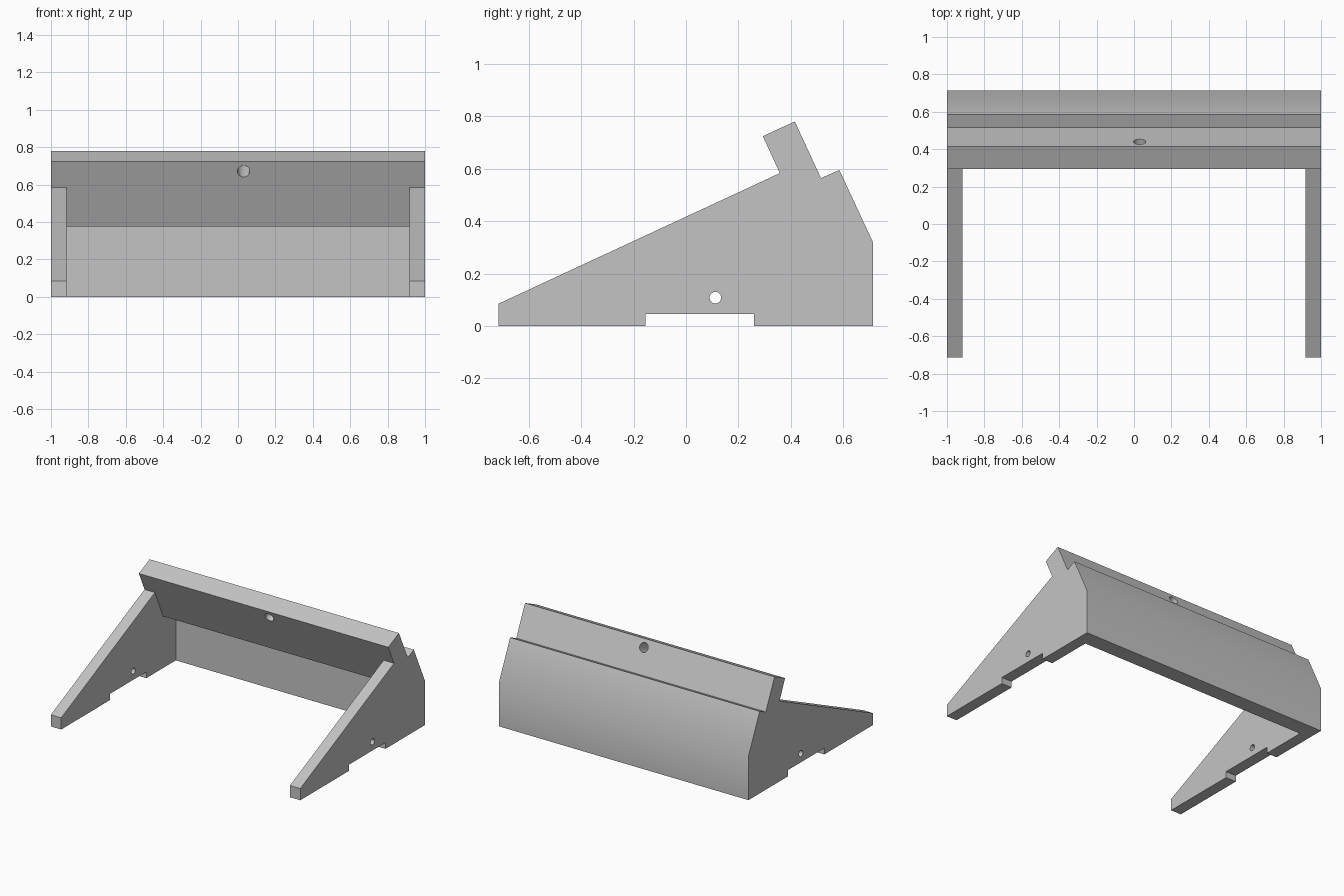
import bpy, bmesh, math
from mathutils import Vector

if "Cube" in bpy.data.objects:
    bpy.data.objects.remove(bpy.data.objects["Cube"])

grey = bpy.data.materials.new("light_grey")
grey.diffuse_color = (0.55, 0.55, 0.55, 1)
grey.use_nodes = True
grey.node_tree.nodes["Principled BSDF"].inputs["Base Color"].default_value = grey.diffuse_color


def finish(bm, name):
    bmesh.ops.recalc_face_normals(bm, faces=bm.faces[:])
    mesh = bpy.data.meshes.new(name)
    bm.to_mesh(mesh)
    bm.free()
    mesh.materials.append(grey)
    ob = bpy.data.objects.new(name, mesh)
    bpy.context.collection.objects.link(ob)
    return ob


def prism(name, profile, half_width):
    """Extrude a (y, z) profile symmetrically along x."""
    bm = bmesh.new()
    face = bm.faces.new([bm.verts.new((-half_width, y, z)) for y, z in profile])
    ext = bmesh.ops.extrude_face_region(bm, geom=[face])
    bmesh.ops.translate(bm, vec=(2 * half_width, 0, 0),
                        verts=[v for v in ext["geom"] if isinstance(v, bmesh.types.BMVert)])
    return finish(bm, name)


def rod(name, centre, axis, radius, length):
    bm = bmesh.new()
    bmesh.ops.create_cone(bm, cap_ends=True, segments=32,
                          radius1=radius, radius2=radius, depth=length)
    ob = finish(bm, name)
    ob.rotation_mode = 'QUATERNION'
    ob.rotation_quaternion = Vector(axis).to_track_quat('Z', 'Y')
    ob.location = centre
    return ob


def cut(target, cutter):
    cutter.hide_render = True
    mod = target.modifiers.new("cut", 'BOOLEAN')
    mod.operation = 'DIFFERENCE'
    mod.solver = 'EXACT'
    mod.object = cutter
    bpy.context.view_layer.objects.active = target
    bpy.ops.object.modifier_apply(modifier=mod.name)
    bpy.data.objects.remove(cutter)


# Full side silhouette: sloped legs, tilted rail, back ledge, foot notch
stand = prism("stand", [
    (-0.715, 0), (-0.155, 0), (-0.155, 0.045), (0.26, 0.045), (0.26, 0),
    (0.713, 0), (0.713, 0.32), (0.585, 0.595), (0.515, 0.564), (0.415, 0.78),
    (0.293, 0.724), (0.358, 0.583), (-0.715, 0.085)], 1.0)

# Open space between the legs, reaching under the tilted rail
cut(stand, prism("leg_gap", [
    (-1.5, -0.5), (0.597, -0.5), (0.597, 0.441), (0.452, 0.375),
    (0.358, 0.583), (-1.5, 2.0)], 0.917))

# Pin hole through both legs
cut(stand, rod("leg_hole", (0, 0.112, 0.108), (1, 0, 0), 0.022, 3))

# Cable hole square through the tilted rail
cut(stand, rod("rail_hole", (0.03, 0.379, 0.699), (0, 0.122, 0.056), 0.033, 0.3))

bpy.ops.object.select_all(action='DESELECT')
stand.select_set(True)
bpy.context.view_layer.objects.active = stand
bpy.ops.object.shade_smooth_by_angle(angle=math.radians(30))
